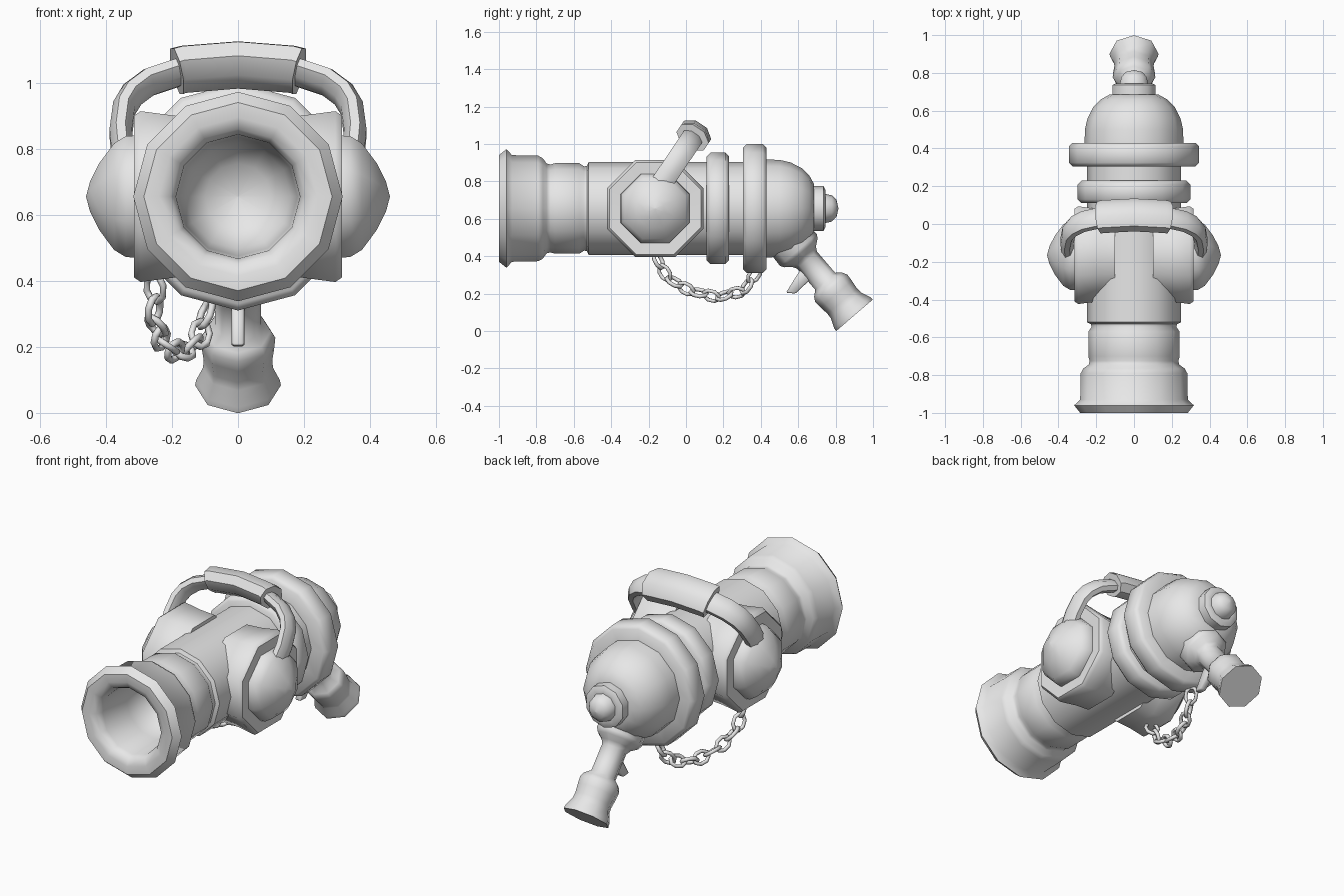
import bpy, bmesh, math
from mathutils import Vector, Matrix

if "Cube" in bpy.data.objects:
    bpy.data.objects.remove(bpy.data.objects["Cube"])

grey = bpy.data.materials.new("plain_grey")
grey.use_nodes = True
grey.diffuse_color = (0.8, 0.8, 0.8, 1)
grey.node_tree.nodes["Principled BSDF"].inputs["Base Color"].default_value = (0.8, 0.8, 0.8, 1)

AXIS_Z = 0.655


def finish(name, bm, angle=50):
    bmesh.ops.remove_doubles(bm, verts=bm.verts, dist=0.0005)
    bmesh.ops.recalc_face_normals(bm, faces=bm.faces)
    mesh = bpy.data.meshes.new(name)
    bm.to_mesh(mesh)
    bm.free()
    mesh.materials.append(grey)
    ob = bpy.data.objects.new(name, mesh)
    bpy.context.collection.objects.link(ob)
    bpy.ops.object.select_all(action='DESELECT')
    ob.select_set(True)
    bpy.context.view_layer.objects.active = ob
    bpy.ops.object.shade_smooth_by_angle(angle=math.radians(angle))
    return ob


def skin(bm, rings, caps=True):
    """Join successive vertex rings with quads and close both ends."""
    loops = [[bm.verts.new(p) for p in ring] for ring in rings]
    n = len(loops[0])
    for a, b in zip(loops, loops[1:]):
        for i in range(n):
            j = (i + 1) % n
            bm.faces.new((a[i], a[j], b[j], b[i]))
    if caps:
        bm.faces.new(loops[0])
        bm.faces.new(loops[-1])


def lathe(name, profile, origin, axis, up, sides, phase=0.0, angle=50):
    """Turn (distance, radius) points round an axis."""
    origin, axis, up = Vector(origin), Vector(axis).normalized(), Vector(up)
    up = (up - axis * up.dot(axis)).normalized()
    side = axis.cross(up)
    turns = [phase + math.tau * i / sides for i in range(sides)]
    rings = [[origin + axis * t + (up * math.cos(a) + side * math.sin(a)) * max(r, 0.001)
              for a in turns] for t, r in profile]
    bm = bmesh.new()
    skin(bm, rings)
    return finish(name, bm, angle)


def band(start, end, radius, chamfer=0.02):
    return [(start, radius - chamfer), (start + chamfer, radius),
            (end - chamfer, radius), (end, radius - chamfer)]


def on_barrel(name, profile):
    return lathe(name, profile, (0, 0, AXIS_Z), (0, 1, 0), (0, 0, 1), 12)


# Barrel with hollow bore, flared mouth and stepped muzzle
on_barrel("barrel", [
    (-0.55, 0), (-0.57, 0.1), (-0.64, 0.16), (-0.75, 0.18), (-0.95, 0.188),
    (-0.985, 0.205), (-1, 0.24), (-1, 0.285), (-0.96, 0.317), (-0.93, 0.285),
    (-0.79, 0.282), (-0.765, 0.268), (-0.745, 0.24), (-0.725, 0.235),
    (-0.7, 0.242), (-0.57, 0.242), (-0.545, 0.225), (-0.53, 0.228),
    (-0.52, 0.248), (0.15, 0.248), (0.45, 0.25), (0.45, 0)])

# Rings round the body
on_barrel("front_ring", [(0.11, 0.2)] + band(0.11, 0.23, 0.298) + [(0.23, 0.2)])
on_barrel("rear_ring", [(0.305, 0.2)] + band(0.305, 0.43, 0.345) + [(0.43, 0.2)])

# Rounded rear dome and its nub
on_barrel("rear_dome", [(0.4, 0.262), (0.5, 0.26), (0.56, 0.246), (0.62, 0.215),
                        (0.66, 0.175), (0.685, 0.13), (0.69, 0)])
lathe("rear_nub", [(0.64, 0.12), (0.735, 0.12), (0.745, 0.1), (0.745, 0.078),
                   (0.78, 0.07), (0.805, 0.045), (0.815, 0)],
      (0, 0, AXIS_Z), (0, 1, 0), (0, 0, 1), 10)

# Octagonal side housings with domed covers
for label, s in (("left", 1), ("right", -1)):
    lathe(label + "_housing", [(0.1, 0.26), (0.19, 0.265), (0.295, 0.28), (0.315, 0.265),
                               (0.312, 0.2), (0.34, 0.198), (0.375, 0.175),
                               (0.42, 0.11), (0.448, 0.05), (0.46, 0)],
          (0, -0.165, AXIS_Z), (s, 0, 0), (0, 0, 1), 8, math.pi / 8)

# Tilted carrying handle: flat tube arch plus thick grip
HANDLE_BASE = Vector((0, -0.13, 0.79))
LEAN = Vector((0, 0.56, 0.83)).normalized()
ACROSS = Vector((0, LEAN.z, -LEAN.y))
X = Vector((1, 0, 0))


def arch(name, stations, half_in, half_across):
    pts = [HANDLE_BASE + X * x + LEAN * s for x, s in stations]
    rings = []
    for i, p in enumerate(pts):
        tangent = (pts[min(i + 1, len(pts) - 1)] - pts[max(i - 1, 0)]).normalized()
        normal = tangent.cross(ACROSS)
        ring = []
        for k in range(8):
            a = math.tau * (k + 0.5) / 8
            ring.append(p + normal * math.cos(a) * half_in * 1.08
                        + ACROSS * math.sin(a) * half_across * 1.08)
        rings.append(ring)
    bm = bmesh.new()
    skin(bm, rings)
    finish(name, bm)


half = [(0.345, -0.06), (0.355, 0.07), (0.345, 0.16), (0.32, 0.21), (0.27, 0.255), (0.17, 0.295)]
arch("handle_arch", [(-x, s) for x, s in half] + half[::-1], 0.034, 0.058)
arch("handle_grip", [(-0.185, 0.295), (-0.165, 0.302), (0, 0.318),
                     (0.165, 0.302), (0.185, 0.295)], 0.062, 0.088)

# Angled rear grip
GRIP_AXIS = Vector((0, 0.65, -0.757)).normalized()
lathe("rear_grip", [(-0.06, 0.125), (0.04, 0.13), (0.06, 0.118), (0.085, 0.085), (0.11, 0.07),
                    (0.26, 0.07), (0.285, 0.1), (0.31, 0.113), (0.35, 0.11),
                    (0.4, 0.104), (0.43, 0.106), (0.48, 0.127), (0.5, 0.13)],
      (0, 0.575, 0.463), GRIP_AXIS, (0, 0, 1), 8)

# Tapered trigger
bm = bmesh.new()
outline = [(0.535, 0.205), (0.585, 0.2), (0.675, 0.285), (0.71, 0.34), (0.66, 0.37), (0.6, 0.31)]
skin(bm, [[(x, y, z) for y, z in outline] for x in (-0.019, 0.019)])
bmesh.ops.bevel(bm, geom=bm.edges[:], offset=0.006, segments=1, affect='EDGES')
finish("trigger", bm)

# Hanging chain of alternating links
path = [Vector(p) for p in ((-0.25, -0.165, 0.41), (-0.255, -0.1, 0.285), (-0.23, 0.02, 0.215),
                            (-0.18, 0.17, 0.18), (-0.12, 0.31, 0.215), (-0.09, 0.385, 0.33))]


def along(distance):
    for a, b in zip(path, path[1:]):
        length = (b - a).length
        if distance <= length or b is path[-1]:
            return a + (b - a) * (distance / length)
        distance -= length


LINKS = 10
total = sum((b - a).length for a, b in zip(path, path[1:]))
pitch = total / LINKS
for i in range(LINKS):
    d = (i + 0.5) * pitch
    tangent = (along(d + pitch / 2) - along(d - pitch / 2)).normalized()
    flat = tangent.cross(X).normalized()
    frame = Matrix((tangent, flat, tangent.cross(flat))).transposed()
    frame = frame @ Matrix.Rotation(math.radians(35 if i % 2 else -55), 3, 'X')
    centre = along(d)
    rings = []
    for k in range(9):
        a = math.tau * (k + 0.5) / 8
        out = Vector((math.cos(a), math.sin(a), 0))
        core = Vector((out.x * 0.046, out.y * 0.032, 0))
        rings.append([centre + frame @ (core + out * math.cos(b) * 0.011
                                        + Vector((0, 0, math.sin(b) * 0.011)))
                      for b in (math.tau * m / 6 for m in range(6))])
    bm = bmesh.new()
    skin(bm, rings, caps=False)
    finish("chain_link_%d" % (i + 1), bm, 65)
